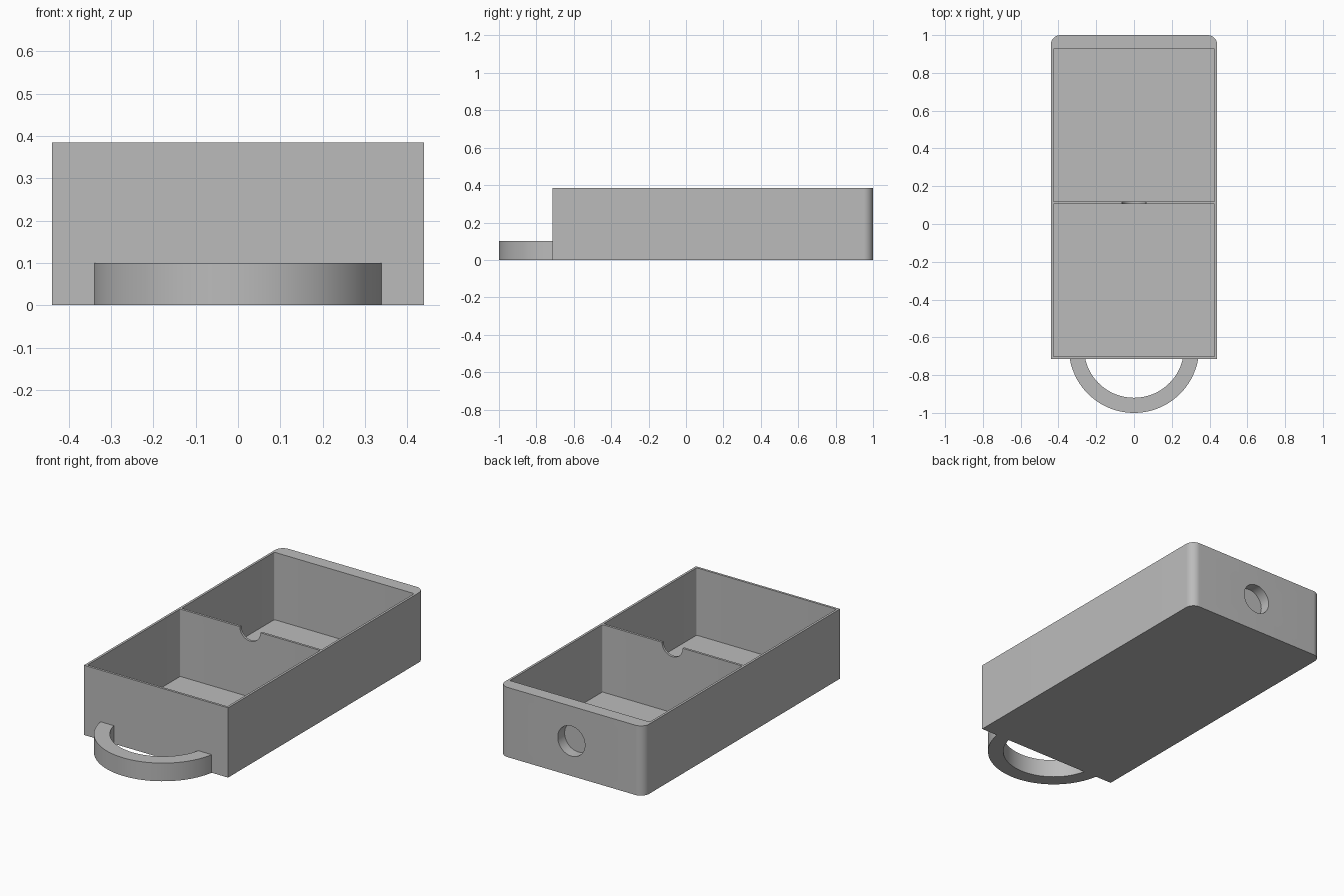
import bpy
from math import cos, sin, pi, radians, asin
from mathutils import Matrix, Vector

if "Cube" in bpy.data.objects:
    bpy.data.objects.remove(bpy.data.objects["Cube"])

# Single grey material
grey = bpy.data.materials.new("plain grey")
grey.use_nodes = True
grey.diffuse_color = (0.5, 0.5, 0.5, 1)
grey.node_tree.nodes["Principled BSDF"].inputs["Base Color"].default_value = grey.diffuse_color

WIDTH, HEIGHT = 0.44, 0.385          # half width, full height
FRONT, BACK = -0.715, 1.0
WALL = 0.013


def arc(cx, cy, r, start, end, steps):
    return [(cx + r * cos(start + (end - start) * i / steps),
             cy + r * sin(start + (end - start) * i / steps)) for i in range(steps + 1)]


def rounded_rect(x, y0, y1, r_front, r_back):
    """Counter-clockwise outline, symmetric in x; a zero radius gives a sharp corner."""
    points = []
    for cx, cy, r, a in ((x, y0, r_front, -pi / 2), (x, y1, r_back, 0),
                         (-x, y1, r_back, pi / 2), (-x, y0, r_front, pi)):
        sx, sy = (1 if cx > 0 else -1), (1 if cy == y1 else -1)
        points += arc(cx - sx * r, cy - sy * r, r, a, a + pi / 2, 12) if r else [(cx, cy)]
    return points


def prism(name, outline, low, high, matrix=Matrix()):
    """Extrude an outline from low to high, then place it."""
    n = len(outline)
    verts = [matrix @ Vector((x, y, z)) for z in (low, high) for x, y in outline]
    faces = [list(range(n))[::-1], list(range(n, 2 * n))]
    faces += [(i, (i + 1) % n, n + (i + 1) % n, n + i) for i in range(n)]
    mesh = bpy.data.meshes.new(name)
    mesh.from_pydata(verts, [], faces)
    mesh.materials.append(grey)
    obj = bpy.data.objects.new(name, mesh)
    bpy.context.collection.objects.link(obj)
    return obj


def smooth(obj):
    bpy.ops.object.select_all(action="DESELECT")
    obj.select_set(True)
    bpy.context.view_layer.objects.active = obj
    bpy.ops.object.shade_smooth_by_angle(angle=radians(30))


# Solid tray block with rounded back corners
tray = prism("tray", rounded_rect(WIDTH, FRONT, BACK, 0, 0.05), 0, HEIGHT)

# Cutters: two compartments, a divider notch and a blind hole in the back
upright = Matrix.Rotation(pi / 2, 4, "X")      # outline to xz, depth to -y
inner = WIDTH - WALL
cutters = [
    prism("front_compartment_cutter", rounded_rect(inner, -0.702, 0.106, 0.006, 0.006), WALL, 0.5),
    prism("back_compartment_cutter", rounded_rect(inner, 0.119, 0.927, 0.006, 0.006), WALL, 0.5),
    prism("notch_cutter", arc(0, HEIGHT, 0.063, 0, 2 * pi, 48)[:-1], -0.2, -0.05, upright),
    prism("hole_cutter", arc(0, HEIGHT / 2, 0.083, 0, 2 * pi, 48)[:-1], -1.1, -0.94, upright),
]
for cutter in cutters:
    cut = tray.modifiers.new(cutter.name, "BOOLEAN")
    cut.operation = "DIFFERENCE"
    cut.solver = "EXACT"
    cut.object = cutter

# Bake the cuts and drop the cutters
bpy.context.view_layer.update()
graph = bpy.context.evaluated_depsgraph_get()
baked = bpy.data.meshes.new_from_object(tray.evaluated_get(graph))
tray.modifiers.clear()
tray.data = baked
for cutter in cutters:
    bpy.data.objects.remove(cutter)
smooth(tray)

# Curved pull handle, ends embedded in the front wall
centre, outer_r, inner_r = -0.655, 0.345, 0.265
drop = centre - (FRONT + 0.005)
a, b = asin(drop / outer_r), asin(drop / inner_r)
handle = prism("pull_handle",
               arc(0, centre, outer_r, pi + a, 2 * pi - a, 48)
               + arc(0, centre, inner_r, 2 * pi - b, pi + b, 48), 0, 0.1)
smooth(handle)
